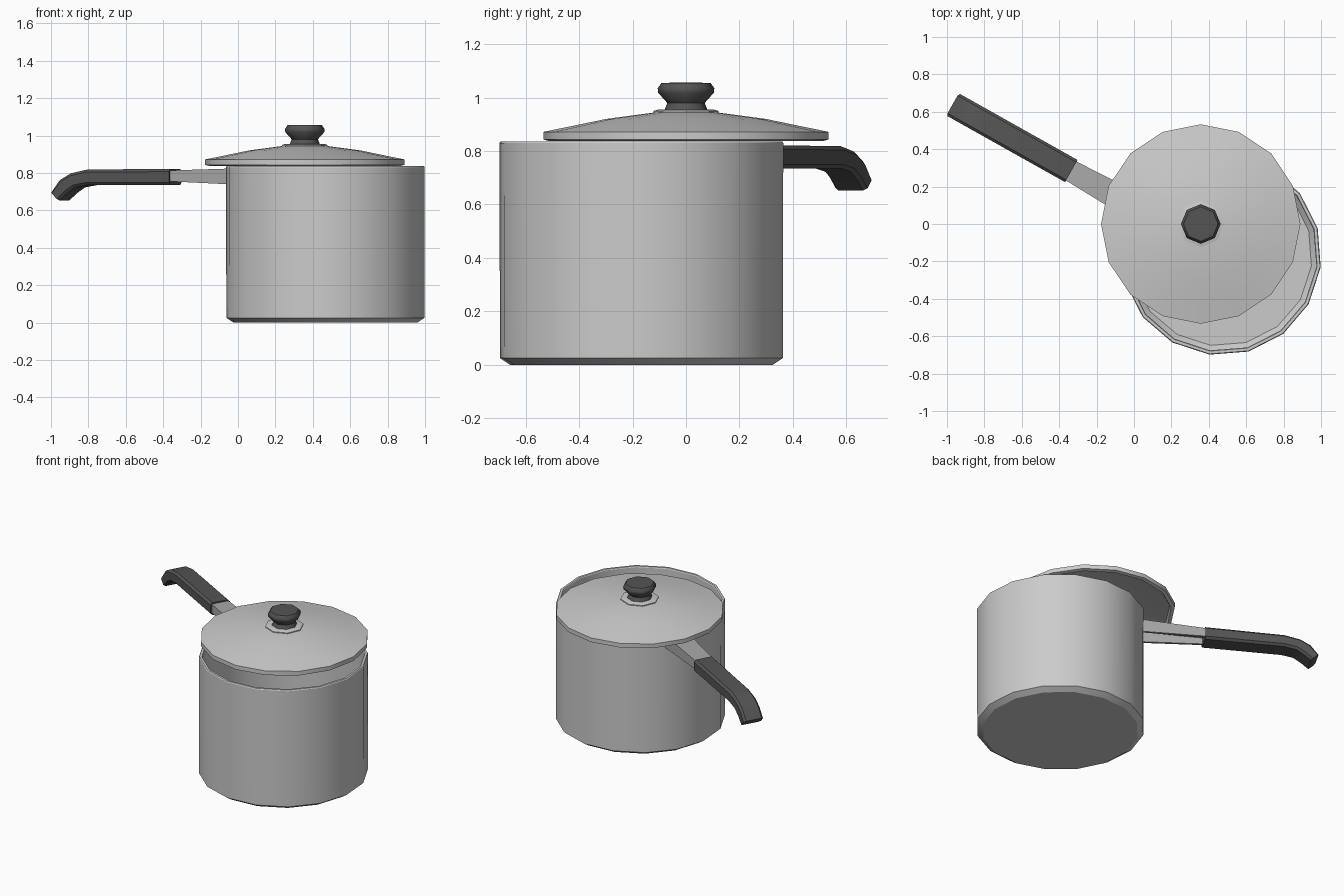
import bpy, bmesh, math

if "Cube" in bpy.data.objects:
    bpy.data.objects.remove(bpy.data.objects["Cube"])

def material(name, v):
    m = bpy.data.materials.new(name)
    m.diffuse_color = (v, v, v, 1)
    m.use_nodes = True
    m.node_tree.nodes["Principled BSDF"].inputs["Base Color"].default_value = m.diffuse_color
    return m

STEEL = material("light steel", 0.60)
BRACKET = material("grey steel", 0.40)
BLACK = material("dark plastic", 0.09)

def finish(name, bm, mat, loc, rot, angle):
    bmesh.ops.recalc_face_normals(bm, faces=bm.faces)
    me = bpy.data.meshes.new(name)
    bm.to_mesh(me)
    bm.free()
    me.materials.append(mat)
    ob = bpy.data.objects.new(name, me)
    ob.location = loc
    ob.rotation_euler.z = math.radians(rot)
    bpy.context.collection.objects.link(ob)
    bpy.ops.object.select_all(action='DESELECT')
    ob.select_set(True)
    bpy.context.view_layer.objects.active = ob
    bpy.ops.object.shade_smooth_by_angle(angle=math.radians(angle))
    return ob

def revolve(name, profile, sides, mat, loc, rot=0, angle=30):
    """Turn an (r, z) profile that starts and ends on the axis."""
    bm = bmesh.new()
    rings = []
    for r, z in profile:
        if r == 0:
            rings.append([bm.verts.new((0, 0, z))] * sides)
        else:
            rings.append([bm.verts.new((r * math.cos(2 * math.pi * i / sides),
                                        r * math.sin(2 * math.pi * i / sides), z))
                          for i in range(sides)])
    for a, b in zip(rings, rings[1:]):
        for i in range(sides):
            j = (i + 1) % sides
            bm.faces.new(list(dict.fromkeys((a[i], a[j], b[j], b[i]))))
    return finish(name, bm, mat, loc, rot, angle)

def loft(name, sections, mat, loc, rot, angle=30):
    """Skin closed sections and cap both ends."""
    bm = bmesh.new()
    rings = [[bm.verts.new(p) for p in s] for s in sections]
    n = len(rings[0])
    for a, b in zip(rings, rings[1:]):
        for i in range(n):
            j = (i + 1) % n
            bm.faces.new((a[i], a[j], b[j], b[i]))
    bm.faces.new(rings[0])
    bm.faces.new(rings[-1])
    return finish(name, bm, mat, loc, rot, angle)

POT = (0.467, -0.167, 0)
LID = (0.357, 0, 0)
TURN = 150.7

# hollow pot body
revolve("pot", [(0, 0), (0.495, 0), (0.533, 0.025), (0.535, 0.83), (0.531, 0.836),
                (0.516, 0.836), (0.512, 0.83), (0.512, 0.05), (0.485, 0.022), (0, 0.022)],
        16, STEEL, POT, TURN)

# domed lid with hollow underside
revolve("lid", [(0, 0.948), (0.12, 0.944), (0.30, 0.92), (0.43, 0.893), (0.533, 0.872),
                (0.533, 0.843), (0.51, 0.837), (0.50, 0.855), (0.29, 0.902), (0, 0.925)],
        16, STEEL, LID)

# knob collar and knob
revolve("knob_collar", [(0, 0.938), (0.122, 0.938), (0.122, 0.950), (0.105, 0.955), (0, 0.955)],
        8, STEEL, LID)
revolve("lid_knob", [(0, 0.95), (0.082, 0.95), (0.07, 0.98), (0.104, 1.018),
                     (0.106, 1.035), (0.092, 1.055), (0, 1.057)],
        8, BLACK, LID, 0, 50)

# channel-shaped handle bracket, open underneath
def channel(d, w, top, bottom, t=0.016):
    return [(d, -w, bottom), (d, -w, top), (d, w, top), (d, w, bottom),
            (d, w - t, bottom), (d, w - t, top - t), (d, t - w, top - t), (d, t - w, bottom)]

loft("handle_bracket", [channel(0.52, 0.074, 0.824, 0.738), channel(0.97, 0.056, 0.812, 0.757)],
     BRACKET, POT, TURN)

# curved grip: each section is top (d, z), bottom (d, z), with bevelled corners
def grip_section(td, tz, bd, bz, w=0.068):
    def at(k, y):
        return (td + (bd - td) * k, y, tz + (bz - tz) * k)
    i = w - 0.014
    return [at(0, -i), at(0, i), at(0.17, w), at(0.83, w),
            at(1, i), at(1, -i), at(0.83, -w), at(0.17, -w)]

loft("handle_grip", [grip_section(*s) for s in (
    (0.92, 0.822, 0.92, 0.735), (1.43, 0.818, 1.43, 0.735),
    (1.53, 0.798, 1.505, 0.722), (1.597, 0.762, 1.552, 0.692),
    (1.648, 0.698, 1.60, 0.653))], BLACK, POT, TURN)
